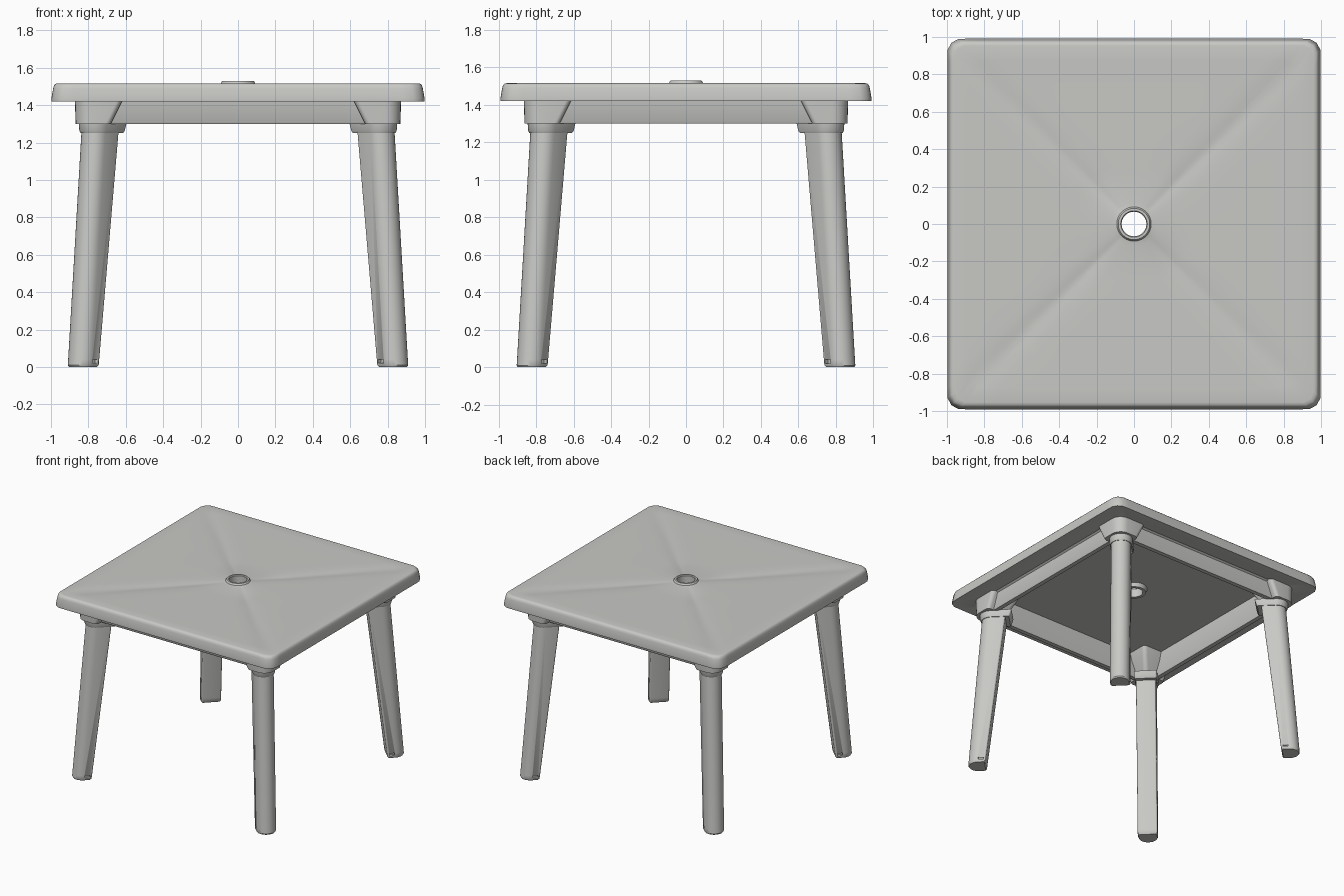
import bpy, bmesh, math

if "Cube" in bpy.data.objects:
    bpy.data.objects.remove(bpy.data.objects["Cube"])

plastic = bpy.data.materials.new("light grey plastic")
plastic.diffuse_color = (0.58, 0.58, 0.56, 1)
plastic.use_nodes = True
plastic.node_tree.nodes["Principled BSDF"].inputs["Base Color"].default_value = plastic.diffuse_color


def finish(name, bm, angle=35):
    bmesh.ops.recalc_face_normals(bm, faces=bm.faces)
    me = bpy.data.meshes.new(name)
    bm.to_mesh(me)
    bm.free()
    me.materials.append(plastic)
    ob = bpy.data.objects.new(name, me)
    bpy.context.collection.objects.link(ob)
    bpy.ops.object.select_all(action='DESELECT')
    ob.select_set(True)
    bpy.context.view_layer.objects.active = ob
    bpy.ops.object.shade_smooth_by_angle(angle=math.radians(angle))
    return ob


def loft(bm, rings, caps=True, closed=False):
    """Skin a list of equal-length point rings."""
    vs = [[bm.verts.new(p) for p in r] for r in rings]
    n = len(vs[0])
    pairs = list(zip(vs, vs[1:])) + ([(vs[-1], vs[0])] if closed else [])
    for a, b in pairs:
        for i in range(n):
            j = (i + 1) % n
            bm.faces.new((a[i], a[j], b[j], b[i]))
    if caps:
        bm.faces.new(vs[0])
        bm.faces.new(vs[-1])


def square_radius(t, h, c):
    """Polar radius of a square of half-size h with corner radius c."""
    a, b = abs(math.cos(t)), abs(math.sin(t))
    a, b = max(a, b), min(a, b)
    k = h - c
    if h * b / a <= k:
        return h / a
    d = k * (a + b)
    return d + math.sqrt(max(0, d * d - 2 * k * k + c * c))


# ---- Table top: rim, umbrella hole, diagonal grooves, flange and apron skirt
N = 208
profile = [  # half-size, z, corner radius, groove depth
    (0.066, 1.455, 0.066, 0), (0.066, 1.524, 0.066, 0), (0.071, 1.53, 0.071, 0),
    (0.084, 1.53, 0.084, 0), (0.092, 1.517, 0.092, 0), (0.12, 1.514, 0.115, 0.005),
    (0.3, 1.514, 0.2, 0.009), (0.6, 1.515, 0.2, 0.008), (0.88, 1.516, 0.1, 0.005),
    (0.96, 1.517, 0.06, 0), (0.975, 1.514, 0.063, 0), (0.984, 1.505, 0.066, 0),
    (0.988, 1.49, 0.068, 0), (0.998, 1.435, 0.075, 0), (0.997, 1.42, 0.075, 0),
    (0.978, 1.42, 0.065, 0), (0.84, 1.43, 0.04, 0), (0.825, 1.42, 0.04, 0),
    (0.815, 1.31, 0.04, 0), (0.81, 1.30, 0.04, 0), (0.775, 1.30, 0.03, 0),
    (0.77, 1.31, 0.03, 0), (0.765, 1.487, 0.03, 0),
    (0.1, 1.487, 0.1, 0), (0.09, 1.455, 0.09, 0)]
rings = []
for h, z, c, g in profile:
    ring = []
    for i in range(N):
        t = 2 * math.pi * i / N
        r = square_radius(t, h, c)
        off = (t % (math.pi / 2) - math.pi / 4) * r      # distance from diagonal
        dz = g * math.exp(-(off / 0.045) ** 2)
        ring.append((r * math.cos(t), r * math.sin(t) * 0.993, z - dz))
    rings.append(ring)
bm = bmesh.new()
loft(bm, rings, caps=False, closed=True)
finish("table_top", bm)

# ---- Legs
R2 = math.sqrt(0.5)


def leg_section(outer, r, length, z, sx, sy):
    """D-shaped section on the corner diagonal: round outside, flat inside."""
    c = outer - r
    pts = [(r * math.cos(a), r * math.sin(a))
           for a in (math.pi * (k / 16 - 0.5) for k in range(17))]
    e = 0.012
    for s in (1, -1):
        corner = [(-length + e + e * math.cos(a), s * (r - e + e * math.sin(a)))
                  for a in (math.pi / 2 * (1 + k / 3) for k in range(4))]
        pts += corner if s == 1 else corner[::-1]
    return [(sx * (c + (u - v) * R2), sy * (c - 0.006 + (u + v) * R2), z) for u, v in pts]


def socket_section(lo, hi, c, z, sx, sy):
    """Square section with a large outer corner radius and small other ones."""
    pts = []
    for q in range(4):
        r = c if q == 0 else 0.03
        qx, qy = (1, -1, -1, 1)[q], (1, 1, -1, -1)[q]
        cx = hi - r if qx > 0 else lo + r
        cy = hi - r if qy > 0 else lo + r
        for k in range(7):
            a = math.pi / 2 * (q + k / 6)
            pts.append((sx * (cx + r * math.cos(a)), sy * (cy - 0.006 + r * math.sin(a)), z))
    return pts


for sx, sy, side in ((-1, -1, "front_left"), (1, -1, "front_right"),
                     (-1, 1, "back_left"), (1, 1, "back_right")):
    # splayed tapering leg
    bm = bmesh.new()
    loft(bm, [leg_section(*s, sx, sy) for s in
              ((0.904, 0.069, 0.052, 0.0), (0.91, 0.075, 0.06, 0.01),
               (0.908, 0.075, 0.061, 0.04), (0.835, 0.075, 0.108, 1.29))])
    leg = finish(side + "_leg", bm)

    # small slots either side of the foot
    bm = bmesh.new()
    for s in (-1, 1):
        uv = [(-0.005, 0.055), (-0.005, 0.1), (-0.045, 0.1), (-0.045, 0.055)]
        loft(bm, [[(sx * (0.834 + (u - s * v) * R2), sy * (0.828 + (u + s * v) * R2), z)
                   for u, v in uv] for z in (0.02, 0.04)])
    cutter = finish("slot_cutter", bm)
    cutter.hide_render = True
    mod = leg.modifiers.new("slots", 'BOOLEAN')
    mod.operation, mod.solver, mod.object = 'DIFFERENCE', 'EXACT', cutter
    bpy.context.view_layer.objects.active = leg
    bpy.ops.object.modifier_apply(modifier=mod.name)
    bpy.data.objects.remove(cutter)

    # collar at the top of the leg
    bm = bmesh.new()
    loft(bm, [leg_section(*s, sx, sy) for s in
              ((0.842, 0.08, 0.135, 1.25), (0.848, 0.085, 0.145, 1.262),
               (0.852, 0.087, 0.16, 1.305))])
    finish(side + "_leg_collar", bm)

    # flared corner socket
    bm = bmesh.new()
    loft(bm, [socket_section(*s, sx, sy) for s in
              ((0.68, 0.868, 0.08, 1.30), (0.62, 0.872, 0.085, 1.42), (0.60, 0.873, 0.085, 1.488))])
    finish(side + "_corner_socket", bm)
